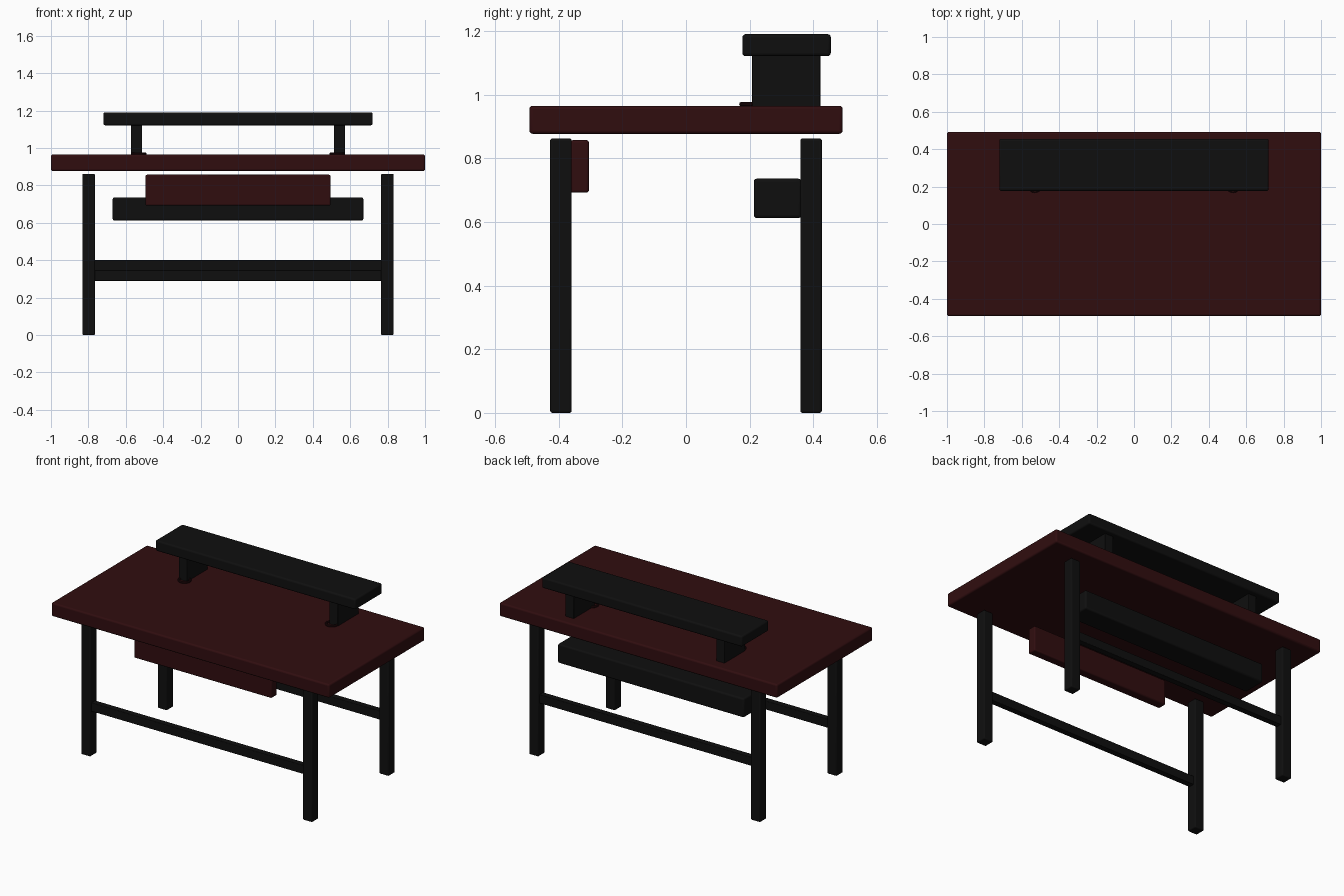
import bpy
import math

if "Cube" in bpy.data.objects:
    bpy.data.objects.remove(bpy.data.objects["Cube"])


def material(name, rgb):
    m = bpy.data.materials.new(name)
    m.diffuse_color = (*rgb, 1.0)
    m.use_nodes = True
    m.node_tree.nodes["Principled BSDF"].inputs["Base Color"].default_value = m.diffuse_color
    return m


RED = material("dark red wood", (0.030, 0.0040, 0.0048))
BLACK = material("black metal", (0.0048, 0.0048, 0.0048))
MAROON = material("grommet maroon", (0.016, 0.0030, 0.0035))


def smooth(ob):
    bpy.ops.object.select_all(action='DESELECT')
    ob.select_set(True)
    bpy.context.view_layer.objects.active = ob
    bpy.ops.object.shade_smooth_by_angle(angle=math.radians(35))


def box(name, x, y, z, mat, bevel=0.008):
    """Rounded box given its (min, max) extents on each axis."""
    bpy.ops.mesh.primitive_cube_add(size=1)
    ob = bpy.context.object
    ob.name = name
    for v in ob.data.vertices:
        v.co = [lo + (c + 0.5) * (hi - lo) for c, (lo, hi) in zip(v.co, (x, y, z))]
    ob.data.materials.append(mat)
    if bevel:
        mod = ob.modifiers.new("rounded edges", 'BEVEL')
        mod.width = bevel
        mod.segments = 3
    smooth(ob)
    return ob


def span(centre, size):
    return (centre - size / 2, centre + size / 2)


# Desk top
box("desk_top", (-1, 1), (-0.492, 0.492), (0.877, 0.965), RED, 0.010)

# Legs
for sx, side in ((-1, "left"), (1, "right")):
    for sy, end in ((-1, "front"), (1, "back")):
        box(f"{end}_{side}_leg", span(sx * 0.798, 0.068), span(sy * 0.393, 0.068),
            (0, 0.862), BLACK, 0.007)

# Stretchers, the back one sits higher
box("front_stretcher", (-0.78, 0.78), span(-0.393, 0.04), (0.29, 0.347), BLACK, 0.004)
box("back_stretcher", (-0.78, 0.78), span(0.393, 0.04), (0.343, 0.40), BLACK, 0.004)

# Drawer front and cable tray under the top
box("drawer", (-0.495, 0.495), (-0.363, -0.305), (0.692, 0.857), RED)
box("cable_tray", (-0.67, 0.67), (0.213, 0.363), (0.612, 0.736), BLACK, 0.010)

# Raised shelf with two supports
box("monitor_shelf", (-0.72, 0.72), (0.177, 0.455), (1.121, 1.190), BLACK, 0.010)
for sx, side in ((-1, "left"), (1, "right")):
    box(f"{side}_shelf_support", span(sx * 0.542, 0.06), (0.208, 0.422),
        (0.960, 1.128), BLACK, 0.004)
    # Cable grommet ring at the foot of the support
    bpy.ops.mesh.primitive_torus_add(location=(sx * 0.53, 0.208, 0.970),
                                     major_radius=0.034, minor_radius=0.007,
                                     major_segments=32, minor_segments=10)
    ring = bpy.context.object
    ring.name = f"{side}_cable_grommet"
    ring.data.materials.append(MAROON)
    smooth(ring)
